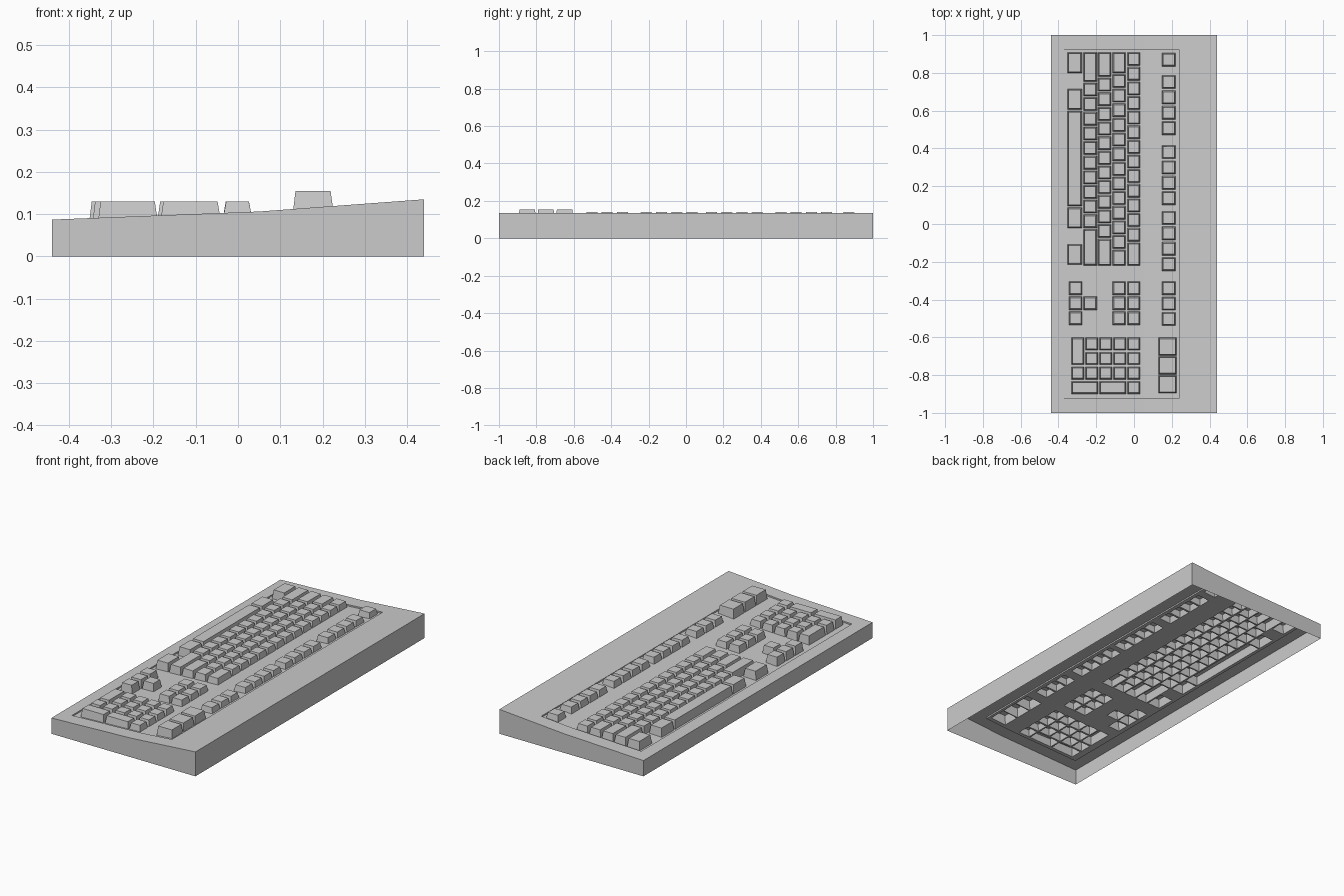
import bpy, bmesh

if "Cube" in bpy.data.objects:
    bpy.data.objects.remove(bpy.data.objects["Cube"])

U, GAP = 0.0775, 0.008      # key pitch along y, gap between keys
DEPTH = 0.008               # recess of the key bed
KINK = 0.05                 # x where the case top gets steeper


def top_z(x):
    return 0.106 + (x - KINK) * (0.039 if x < KINK else 0.074)


def bed_z(x):
    return top_z(x) - DEPTH


def finish(name, bm):
    me = bpy.data.meshes.new(name)
    bm.to_mesh(me)
    bm.free()
    ob = bpy.data.objects.new(name, me)
    bpy.context.collection.objects.link(ob)
    return ob


def quad(bm, *pts):
    return bm.faces.new([bm.verts.new(p) for p in pts])


# Key layout: every key is (x0, x1, y0, y1, top height)
main, func, nav, pad, wide = [], [], [], [], []
ROWS = [(-0.352, -0.276), (-0.267, -0.197), (-0.190, -0.121),
        (-0.113, -0.045), (-0.035, 0.032)]


def key(group, xs, y_start, length, z=0.13):
    group.append((xs[0], xs[1], y_start - length, y_start, z))


# Main block: widths in key units, negative means an empty space
for xs, widths in zip(ROWS, [
        [1.5, -1, 1.5, 6.6, 1.5, -1.0, 1.5],
        [2.08] + [1] * 10 + [2.56],
        [1.75] + [1] * 11 + [1.9],
        [1.5] + [1] * 12 + [1.15],
        [1] * 13 + [1.66]]):
    y = 0.908
    for w in widths:
        if w > 0:
            key(main, xs, y, w * U - GAP)
        y -= abs(w) * U

# Function row
FX = (0.148, 0.220)
for start, n in [(0.905, 1), (0.787, 4), (0.416, 4), (0.067, 4), (-0.305, 3)]:
    for i in range(n):
        key(func, FX, start - i * 0.0815, 0.070, 0.14)

# Navigation and arrow clusters
for i in range(3):
    y = -0.305 - i * 0.0795
    for r in (3, 4, 0):
        key(nav, (-0.344, -0.274) if r == 0 else ROWS[r], y, 0.070)
key(nav, ROWS[1], -0.305 - 0.0795, 0.070)

# Number pad
P = [(-0.331 + i * 0.0742, -0.265 + i * 0.0742) for i in range(5)]
PY = [-0.602 - i * 0.077 for i in range(4)]
for r in range(1, 5):
    for c in range(3):
        key(pad, P[r], PY[c], 0.066)
key(pad, P[4], PY[3], 0.066)
key(pad, (P[2][0], P[3][1]), PY[3], 0.066)
key(pad, (P[0][0], P[1][1]), PY[3], 0.066)
key(pad, P[0], PY[0], 0.143)
key(pad, P[0], PY[2], 0.066)

# Three large raised blocks above the number pad
for i in range(3):
    key(wide, (0.130, 0.225), -0.602 - i * 0.1, 0.094, 0.155)

# Hollow tapered keycaps, open below
for name, group in [("main_keys", main), ("function_keys", func),
                    ("navigation_keys", nav), ("number_pad_keys", pad),
                    ("indicator_blocks", wide)]:
    bm = bmesh.new()
    for x0, x1, y0, y1, z in group:
        t = 0.006
        lo = [bm.verts.new((x, y, bed_z(x))) for x, y in
              [(x0, y0), (x1, y0), (x1, y1), (x0, y1)]]
        hi = [bm.verts.new((x, y, z)) for x, y in
              [(x0 + t, y0 + t), (x1 - t, y0 + t), (x1 - t, y1 - t), (x0 + t, y1 - t)]]
        bm.faces.new(hi)
        for i in range(4):
            j = (i + 1) % 4
            bm.faces.new([lo[i], lo[j], hi[j], hi[i]])
    finish(name, bm)

# Case: sloped top frame, outer walls, recess walls; open underneath
X = [-0.44, -0.37, KINK, 0.24, 0.44]
Y = [-1.0, -0.92, 0.92, 1.0]
bm = bmesh.new()
for i in range(4):
    a, b = X[i], X[i + 1]
    za, zb = top_z(a), top_z(b)
    for j in range(3):
        if j == 1 and i in (1, 2):
            continue
        c, d = Y[j], Y[j + 1]
        quad(bm, (a, c, za), (b, c, zb), (b, d, zb), (a, d, za))
    quad(bm, (a, -1, 0), (b, -1, 0), (b, -1, zb), (a, -1, za))
    quad(bm, (b, 1, 0), (a, 1, 0), (a, 1, za), (b, 1, zb))
    if i in (1, 2):
        for s in (-1, 1):
            p = [(a, s * .92, bed_z(a)), (b, s * .92, bed_z(b)),
                 (b, s * .92, zb), (a, s * .92, za)]
            quad(bm, *(p if s > 0 else p[::-1]))
for x, y, s in [(X[0], 1, -1), (X[4], 1, 1)]:
    p = [(x, -y, 0), (x, y, 0), (x, y, top_z(x)), (x, -y, top_z(x))]
    quad(bm, *(p if s > 0 else p[::-1]))
for x, s in [(X[1], 1), (X[3], -1)]:
    p = [(x, -.92, bed_z(x)), (x, .92, bed_z(x)), (x, .92, top_z(x)), (x, -.92, top_z(x))]
    quad(bm, *(p if s > 0 else p[::-1]))
bmesh.ops.remove_doubles(bm, verts=bm.verts, dist=1e-5)
finish("case", bm)

# Key bed: two sloped panels pierced under every key
for name, a, b, keys in [("key_bed_lower", X[1], KINK, main + nav + pad),
                         ("key_bed_upper", KINK, X[3], func + wide)]:
    bm = bmesh.new()
    for x0, x1, y0, y1 in [(a, b, -0.92, 0.92)] + [k[:4] for k in keys]:
        v = [bm.verts.new((x, y, 0)) for x, y in
             [(x0, y0), (x1, y0), (x1, y1), (x0, y1)]]
        for i in range(4):
            bm.edges.new((v[i], v[(i + 1) % 4]))
    bmesh.ops.triangle_fill(bm, use_beauty=True, edges=bm.edges[:], normal=(0, 0, 1))
    # drop any triangle that landed inside a key opening
    bad = []
    for f in bm.faces:
        c = f.calc_center_median()
        if any(k[0] < c.x < k[1] and k[2] < c.y < k[3] for k in keys):
            bad.append(f)
    bmesh.ops.delete(bm, geom=bad, context='FACES_ONLY')
    bm.normal_update()
    for f in bm.faces:
        if f.normal.z < 0:
            f.normal_flip()
    for v in bm.verts:
        v.co.z = 0.106 - DEPTH + (v.co.x - KINK) * (0.039 if b == KINK else 0.074)
    finish(name, bm)
